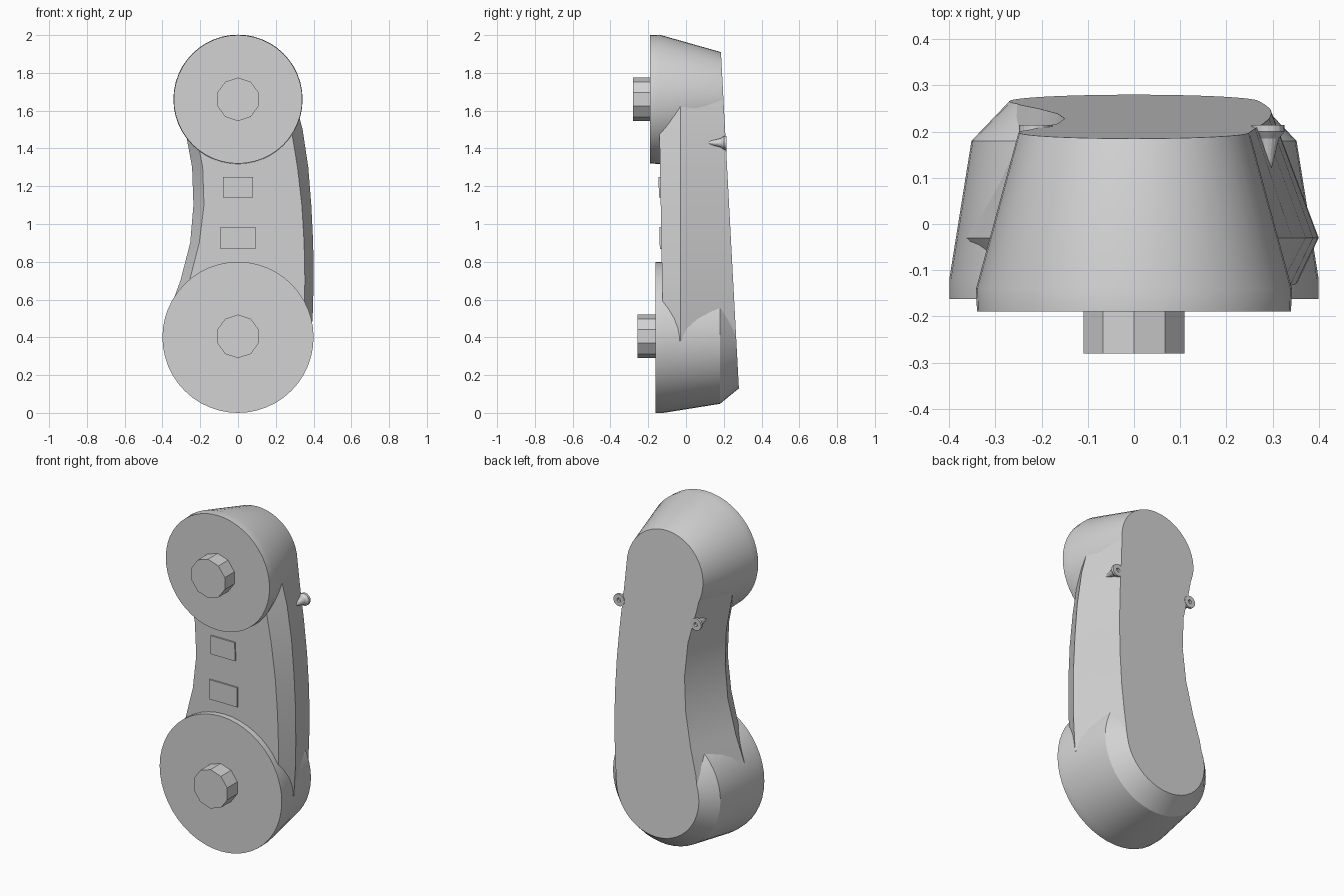
import bpy, bmesh, math

if "Cube" in bpy.data.objects:
    bpy.data.objects.remove(bpy.data.objects["Cube"])

grey = bpy.data.materials.new("plain_grey")
grey.use_nodes = True
GREY = (0.65, 0.65, 0.65, 1)
grey.diffuse_color = GREY
grey.node_tree.nodes["Principled BSDF"].inputs["Base Color"].default_value = GREY


def back_y(z):
    """Leaning flat back shared by the grip and both cups."""
    return 0.28 - 0.0534 * (z - 0.13)


def front_y(z):
    """Front of the grip between the cups."""
    return -0.125 - 0.0174 * (z - 0.6)


def loft(name, rings, smooth=True):
    """Skin a list of closed rings and cap both ends."""
    bm = bmesh.new()
    loops = [[bm.verts.new(p) for p in ring] for ring in rings]
    n = len(loops[0])
    for a, b in zip(loops, loops[1:]):
        for i in range(n):
            j = (i + 1) % n
            bm.faces.new((a[i], a[j], b[j], b[i]))
    bm.faces.new(loops[0])
    bm.faces.new(loops[-1])
    bmesh.ops.recalc_face_normals(bm, faces=bm.faces)
    mesh = bpy.data.meshes.new(name)
    bm.to_mesh(mesh)
    bm.free()
    mesh.materials.append(grey)
    ob = bpy.data.objects.new(name, mesh)
    bpy.context.collection.objects.link(ob)
    if smooth:
        bpy.ops.object.select_all(action="DESELECT")
        ob.select_set(True)
        bpy.context.view_layer.objects.active = ob
        bpy.ops.object.shade_smooth_by_angle(angle=math.radians(20))
    return ob


def turned(name, x, z, profile, sides=48, smooth=True):
    """Turn (radius, y) pairs about a y axis; y of None means the leaning back."""
    rings = []
    for r, y in profile:
        ring = []
        for i in range(sides):
            a = math.tau * i / sides
            pz = z + r * math.cos(a)
            ring.append((x + r * math.sin(a), back_y(pz) if y is None else y, pz))
        rings.append(ring)
    return loft(name, rings, smooth)


# Ear and mouth cups
TOP, LOW = 1.66, 0.4
turned("upper_cup", 0, TOP, [(0.34, -0.19), (0.342, -0.14), (0.25, None)])
turned("lower_cup", 0, LOW, [(0.4, -0.162), (0.4, -0.12), (0.352, 0.18), (0.27, None)])

# Ten-sided knobs on the cups
turned("upper_knob", 0, TOP, [(0.115, -0.28), (0.115, -0.15)], 10, False)
turned("lower_knob", 0, LOW + 0.005, [(0.115, -0.257), (0.115, -0.13)], 10, False)

# Curved grip: z, then front, crease and back x on the right and left edges
sections = [
    (1.66, 0.25, 0.30, 0.25, -0.25, -0.30, -0.25),
    (1.5, 0.282, 0.342, 0.262, -0.215, -0.28, -0.225),
    (1.3, 0.315, 0.372, 0.28, -0.165, -0.243, -0.187),
    (1.1, 0.338, 0.388, 0.293, -0.15, -0.236, -0.18),
    (0.9, 0.35, 0.398, 0.298, -0.165, -0.253, -0.205),
    (0.7, 0.354, 0.40, 0.295, -0.205, -0.305, -0.257),
    (0.55, 0.35, 0.397, 0.285, -0.245, -0.36, -0.31),
    (0.38, 0.33, 0.387, 0.27, -0.27, -0.385, -0.33),
]
rings = []
for z, *xs in sections:
    f, b = front_y(z), back_y(z)
    rings.append([(x, y, z) for x, y in zip(xs, (f, -0.03, b, b, -0.03, f))])
loft("grip", rings)

# Thin raised plates on the front of the grip
for name, half, low, high in (("upper_plate", 0.08, 1.14, 1.25),
                              ("lower_plate", 0.092, 0.868, 0.985)):
    plate = []
    for z in (low, high):
        y = front_y(z)
        plate.append([(-half, y - 0.009, z), (half, y - 0.009, z),
                      (half, y + 0.02, z), (-half, y + 0.02, z)])
    loft(name, plate, False)

# Small hollow pegs on the back edges
for name, x, z in (("left_peg", 0.29, 1.43), ("right_peg", -0.213, 1.42)):
    turned(name, x, z, [(0.008, 0.12), (0.024, 0.185), (0.036, 0.2), (0.036, 0.214),
                        (0.012, 0.214), (0.012, 0.2)], 16)
